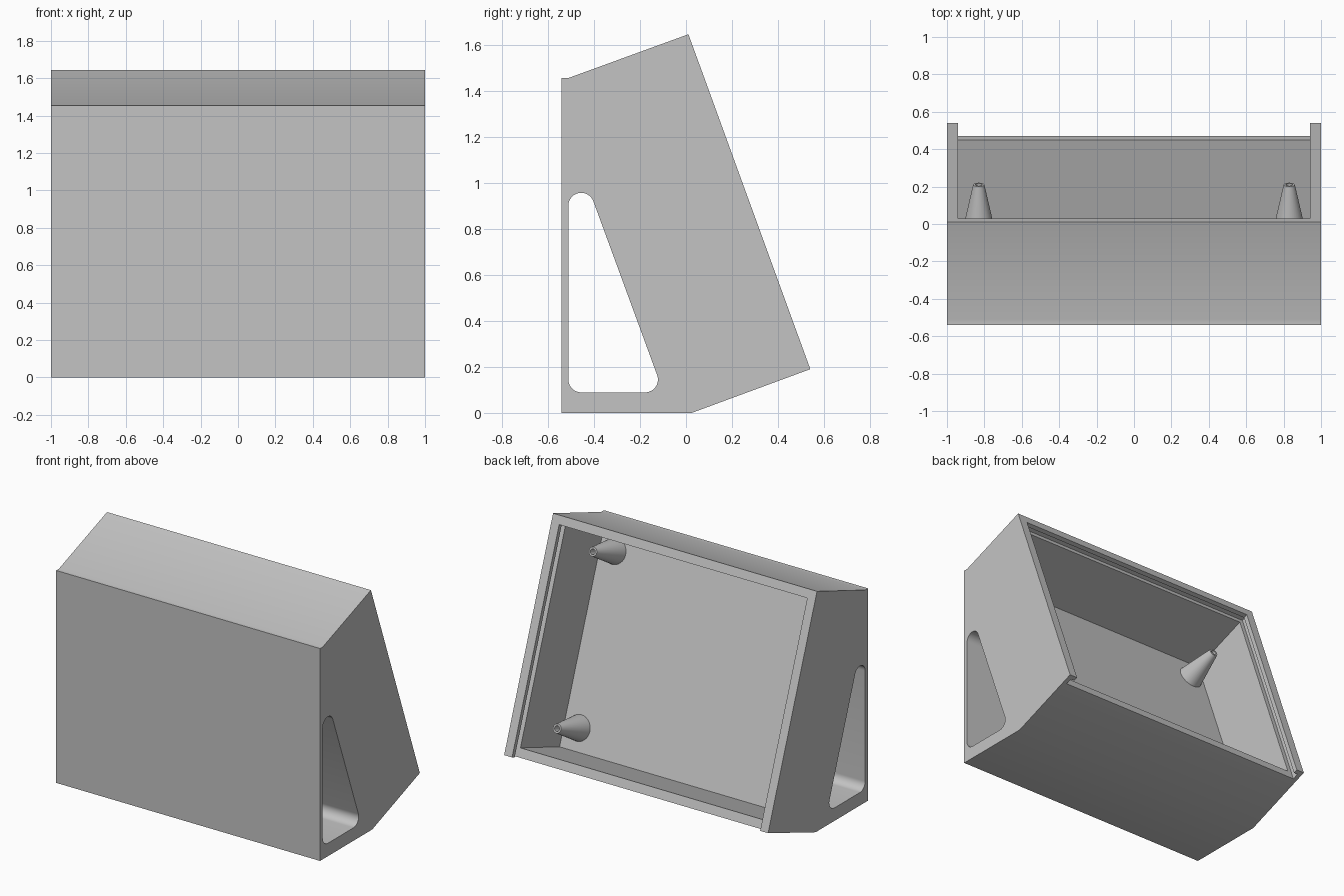
import bpy, bmesh, math
from mathutils import Matrix, Vector

cube = bpy.data.objects.get("Cube")
if cube:
    bpy.data.objects.remove(cube, do_unlink=True)

TILT = math.radians(20)
S, C = math.sin(TILT), math.cos(TILT)

grey = bpy.data.materials.new("light_grey")
grey.use_nodes = True
colour = (0.55, 0.55, 0.55, 1)
grey.diffuse_color = colour
grey.node_tree.nodes["Principled BSDF"].inputs["Base Color"].default_value = colour


def tilted(u, d):
    """Point (y, z): u up along the sloping back, d deep behind it."""
    return (0.54 - S * u - C * d, 0.19 + C * u - S * d)


def finish(name, bm):
    bmesh.ops.recalc_face_normals(bm, faces=bm.faces)
    mesh = bpy.data.meshes.new(name)
    bm.to_mesh(mesh)
    bm.free()
    mesh.materials.append(grey)
    obj = bpy.data.objects.new(name, mesh)
    bpy.context.collection.objects.link(obj)
    return obj


def prism(name, profile, half_width):
    """Side profile of (y, z) points extruded across x."""
    bm = bmesh.new()
    face = bm.faces.new([bm.verts.new((-half_width, y, z)) for y, z in profile])
    ext = bmesh.ops.extrude_face_region(bm, geom=[face])
    moved = [v for v in ext["geom"] if isinstance(v, bmesh.types.BMVert)]
    bmesh.ops.translate(bm, verts=moved, vec=(2 * half_width, 0, 0))
    return finish(name, bm)


def activate(obj):
    bpy.ops.object.select_all(action='DESELECT')
    obj.select_set(True)
    bpy.context.view_layer.objects.active = obj


def cut(obj, cutter):
    cutter.hide_render = True
    mod = obj.modifiers.new("cut", 'BOOLEAN')
    mod.operation = 'DIFFERENCE'
    mod.solver = 'EXACT'
    mod.object = cutter
    activate(obj)
    bpy.ops.object.modifier_apply(modifier=mod.name)
    bpy.data.objects.remove(cutter, do_unlink=True)


def smooth(obj):
    activate(obj)
    bpy.ops.object.shade_smooth_by_angle(angle=math.radians(30))


# Wedge-shaped housing
housing = prism("housing", [(-0.54, 0), (0.025, 0), (0.54, 0.19), tilted(1.548, 0),
                            (-0.51, 1.455), (-0.54, 1.455)], 1)

# Open compartment in the sloping back, with a lowered bottom wall
compartment = [(-0.1, -0.1), (1.49, -0.1), (1.49, 0.525),
               (0.06, 0.525), (0.06, 0.075), (-0.1, 0.075)]
cut(housing, prism("compartment_cutter", [tilted(*p) for p in compartment], 0.94))

# Groove for a sliding lid
groove = [(-0.1, 0.03), (1.52, 0.03), (1.52, 0.075), (-0.1, 0.075)]
cut(housing, prism("groove_cutter", [tilted(*p) for p in groove], 0.97))

# Rounded triangular tunnel through the foot
R = 0.056
corners = [(-0.455, 0.145, 180, 270), (-0.178, 0.145, 270, 380), (-0.455, 0.9, 20, 180)]
tunnel = []
for cy, cz, start, end in corners:
    for i in range(13):
        a = math.radians(start + (end - start) * i / 12)
        tunnel.append((cy + R * math.cos(a), cz + R * math.sin(a)))
cut(housing, prism("tunnel_cutter", tunnel, 1.2))
smooth(housing)


# Tapered mounting posts with a screw hole in the tip
def post(name, x, u):
    bm = bmesh.new()
    outline = [(0.087, -0.01), (0.03, 0.25), (0.018, 0.25), (0.018, 0.15), (0, 0.15)]
    verts = [bm.verts.new((r, 0, h)) for r, h in outline]
    edges = [bm.edges.new(pair) for pair in zip(verts, verts[1:])]
    bmesh.ops.spin(bm, geom=verts + edges, cent=(0, 0, 0), axis=(0, 0, 1),
                   angle=math.tau, steps=32)
    bmesh.ops.remove_doubles(bm, verts=bm.verts, dist=0.0001)
    rim = [e for e in bm.edges if e.is_boundary]
    bmesh.ops.holes_fill(bm, edges=rim, sides=0)
    place = Matrix.Translation(Vector((x, *tilted(u, 0.525))))
    bm.transform(place @ Matrix.Rotation(TILT - math.pi / 2, 4, 'X'))
    smooth(finish(name, bm))


for side, x in (("left", 0.83), ("right", -0.83)):
    for level, u in (("lower", 0.208), ("upper", 1.34)):
        post(f"{side}_{level}_post", x, u)
